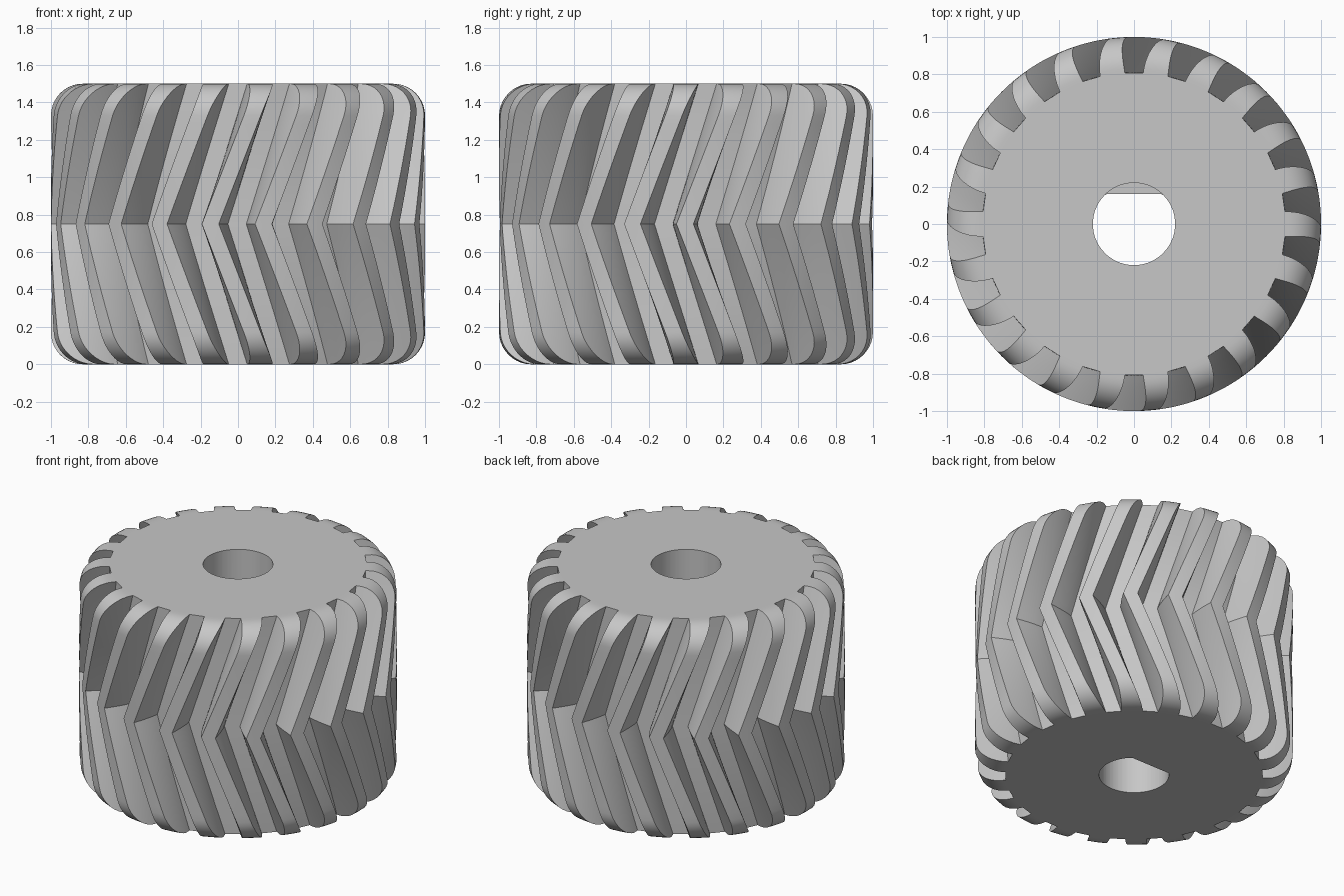
import bpy, bmesh
from math import sin, cos, pi, radians, sqrt

if "Cube" in bpy.data.objects:
    bpy.data.objects.remove(bpy.data.objects["Cube"], do_unlink=True)

TEETH = 22
HEIGHT = 1.5
TIP, ROOT = 1.0, 0.81
FILLET = 0.17
BORE, FLAT_Y, LEDGE_Z = 0.22, 0.16, 0.75
TWIST = radians(16.7)      # helix rotation from the middle to each end
FLANK_STEPS = 6


def tip_radius(z):
    """Outer radius with rounded top and bottom corners."""
    inside = max(0, FILLET - min(z, HEIGHT - z))
    return TIP - FILLET + sqrt(max(0, FILLET ** 2 - inside ** 2))


def half_angle(r):
    """Half of a tooth's angular width at radius r, with a bulging flank."""
    t = (r - ROOT) / (TIP - ROOT)
    return radians(4.7 - 2.1 * t ** 1.3)


def section(z):
    """Polar points (radius, angle) of the gear outline at height z."""
    turn = TWIST * abs(z - HEIGHT / 2) / (HEIGHT / 2)
    tip = tip_radius(z)
    radii = [ROOT + (tip - ROOT) * k / FLANK_STEPS for k in range(FLANK_STEPS + 1)]
    tooth = [(r, -half_angle(r)) for r in radii]
    tooth += [(tip, 0)] + [(r, half_angle(r)) for r in reversed(radii)]
    pitch = 2 * pi / TEETH
    # a groove is centred on the front at both ends
    start = -pi / 2 + pitch / 2 - TWIST + turn
    return [(r, start + i * pitch + a) for i in range(TEETH) for r, a in tooth]


def circle(radius, z, flat=None):
    """Ring of points lined up with the end outline, cut to a D if flat is set."""
    ring = [(radius * cos(a), radius * sin(a), z) for _, a in section(HEIGHT)]
    return [(x, min(y, flat), z) for x, y, z in ring] if flat else ring


# heights: dense in the rounded corners, even along the helix
corner = [FILLET * (1 - cos(pi / 2 * k / 10)) for k in range(11)]
steps = 12
straight = [FILLET + (HEIGHT / 2 - FILLET) * k / steps for k in range(1, steps + 1)]
lower = corner + straight
heights = lower + [HEIGHT - z for z in reversed(lower[:-1])]

# toothed outside, top face, stepped D bore, bottom face
rings = [[(r * cos(a), r * sin(a), z) for r, a in section(z)] for z in heights]
rings += [
    circle(ROOT - 0.01, HEIGHT),
    circle(BORE, HEIGHT),
    circle(BORE, LEDGE_Z),
    circle(BORE, LEDGE_Z, FLAT_Y),
    circle(BORE, 0, FLAT_Y),
    circle(ROOT - 0.01, 0),
]

bm = bmesh.new()
verts = [[bm.verts.new(p) for p in ring] for ring in rings]
count = len(verts[0])
for j, ring in enumerate(verts):
    after = verts[(j + 1) % len(verts)]
    for i in range(count):
        n = (i + 1) % count
        bm.faces.new((ring[i], ring[n], after[n], after[i]))
bmesh.ops.remove_doubles(bm, verts=bm.verts, dist=0.00001)
bmesh.ops.recalc_face_normals(bm, faces=bm.faces)

mesh = bpy.data.meshes.new("herringbone_gear")
bm.to_mesh(mesh)
bm.free()
gear = bpy.data.objects.new("herringbone_gear", mesh)
bpy.context.collection.objects.link(gear)

# plain grey metal
grey = bpy.data.materials.new("light_grey")
grey.use_nodes = True
colour = (0.57, 0.57, 0.57, 1)
grey.diffuse_color = colour
grey.node_tree.nodes["Principled BSDF"].inputs["Base Color"].default_value = colour
mesh.materials.append(grey)

bpy.ops.object.select_all(action="DESELECT")
gear.select_set(True)
bpy.context.view_layer.objects.active = gear
bpy.ops.object.shade_smooth_by_angle(angle=radians(28))
